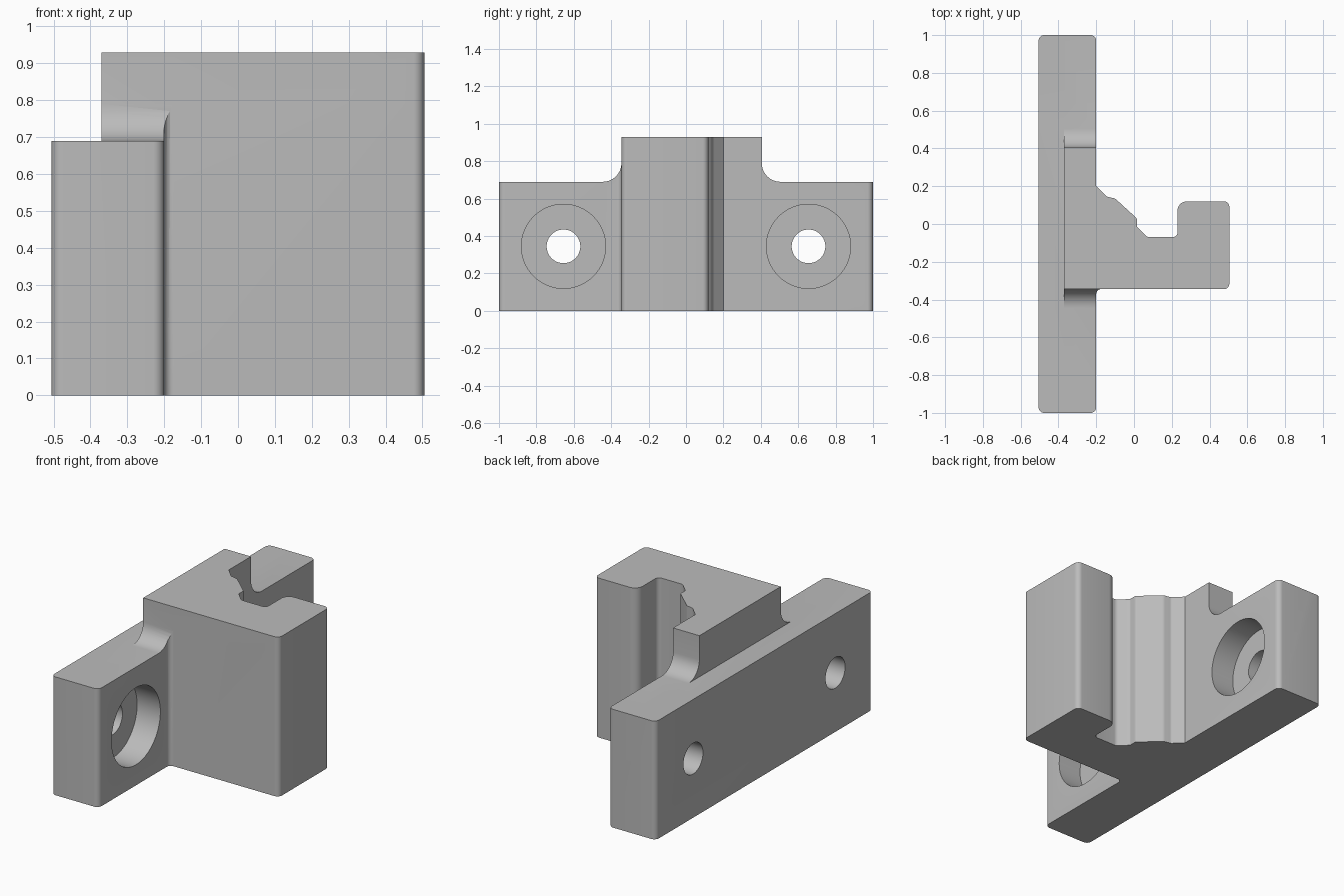
import bpy
import bmesh
import math
from mathutils import Vector, Matrix

cube = bpy.data.objects.get("Cube")
if cube:
    bpy.data.objects.remove(cube, do_unlink=True)

grey = bpy.data.materials.new("plain grey")
grey.use_nodes = True
colour = (0.5, 0.5, 0.5, 1)
grey.diffuse_color = colour
grey.node_tree.nodes["Principled BSDF"].inputs["Base Color"].default_value = colour


def rounded(corners, steps=8):
    """Replace each (a, b, radius) corner with an arc."""
    out = []
    for i, (a, b, r) in enumerate(corners):
        p = Vector((a, b))
        if r == 0:
            out.append(p)
            continue
        u = (Vector(corners[i - 1][:2]) - p).normalized()
        v = (Vector(corners[(i + 1) % len(corners)][:2]) - p).normalized()
        half = u.angle(v) / 2
        centre = p + (u + v).normalized() * r / math.sin(half)
        start = p + u * r / math.tan(half) - centre
        end = p + v * r / math.tan(half) - centre
        sweep = start.angle_signed(end)
        for k in range(steps + 1):
            out.append(centre + Matrix.Rotation(-sweep * k / steps, 2) @ start)
    return [(round(p.x, 5), round(p.y, 5)) for p in out]


def prism(name, outline, low, high, place):
    """Extrude an outline; place maps (a, b, depth) to a 3D point."""
    bm = bmesh.new()
    face = bm.faces.new([bm.verts.new(place(a, b, low)) for a, b in outline])
    grown = bmesh.ops.extrude_face_region(bm, geom=[face])["geom"]
    shift = Vector(place(0, 0, high)) - Vector(place(0, 0, low))
    bmesh.ops.translate(bm, vec=shift,
                        verts=[g for g in grown if isinstance(g, bmesh.types.BMVert)])
    bmesh.ops.recalc_face_normals(bm, faces=bm.faces[:])
    mesh = bpy.data.meshes.new(name)
    bm.to_mesh(mesh)
    bm.free()
    mesh.materials.append(grey)
    obj = bpy.data.objects.new(name, mesh)
    bpy.context.collection.objects.link(obj)
    return obj


def combine(target, tool, operation):
    mod = target.modifiers.new(tool.name, "BOOLEAN")
    mod.operation = operation
    mod.solver = "EXACT"
    mod.object = tool
    bpy.context.view_layer.objects.active = target
    bpy.ops.object.modifier_apply(modifier=mod.name)
    bpy.data.objects.remove(tool, do_unlink=True)


def upright(a, b, d):
    return (a, b, d)


def sideways(a, b, d):
    return (d, a, b)


BACK, FACE, FRONT, TIP = -0.505, -0.2, -0.345, 0.505
LEDGE, TOP = 0.69, 0.93

# Plan outline: mounting plate with hooked arm
plan = rounded([
    (BACK, -1, 0.03), (FACE, -1, 0.03), (FACE, FRONT, 0.025),
    (TIP, FRONT, 0.03), (TIP, 0.12, 0.03), (0.23, 0.12, 0.05),
    (0.23, -0.07, 0.025), (0.07, -0.07, 0.03), (0.015, -0.015, 0.01),
    (0.015, 0.03, 0.02), (-0.1, 0.135, 0.03), (-0.145, 0.145, 0.02),
    (FACE, 0.2, 0), (FACE, 1, 0.03), (BACK, 1, 0.03)])
bracket = prism("hook_bracket", plan, 0, 1, upright)

# Side outline: raised centre with filleted shoulders
side = rounded([
    (-1.1, -0.1, 0), (1.1, -0.1, 0), (1.1, LEDGE, 0), (0.405, LEDGE, 0.1),
    (0.405, TOP, 0), (FRONT, TOP, 0), (FRONT, LEDGE, 0.1), (-1.1, LEDGE, 0)])
combine(bracket, prism("side_shape", side, -1, 1, sideways), "INTERSECT")

# Step behind the raised centre
step = [(-1.2, LEDGE), (1.2, LEDGE), (1.2, 1.2), (-1.2, 1.2)]
combine(bracket, prism("rear_step", step, -1, -0.37, sideways), "DIFFERENCE")

# Counterbored screw holes
for y in (-0.655, 0.655):
    for name, radius, start in (("screw_hole", 0.09, -1), ("counterbore", 0.225, -0.35)):
        ring = [(y + radius * math.cos(t * math.tau / 64),
                 0.345 + radius * math.sin(t * math.tau / 64)) for t in range(64)]
        combine(bracket, prism(name, ring, start, 0, sideways), "DIFFERENCE")

bpy.ops.object.select_all(action="DESELECT")
bracket.select_set(True)
bpy.context.view_layer.objects.active = bracket
bpy.ops.object.shade_smooth_by_angle(angle=math.radians(25))
